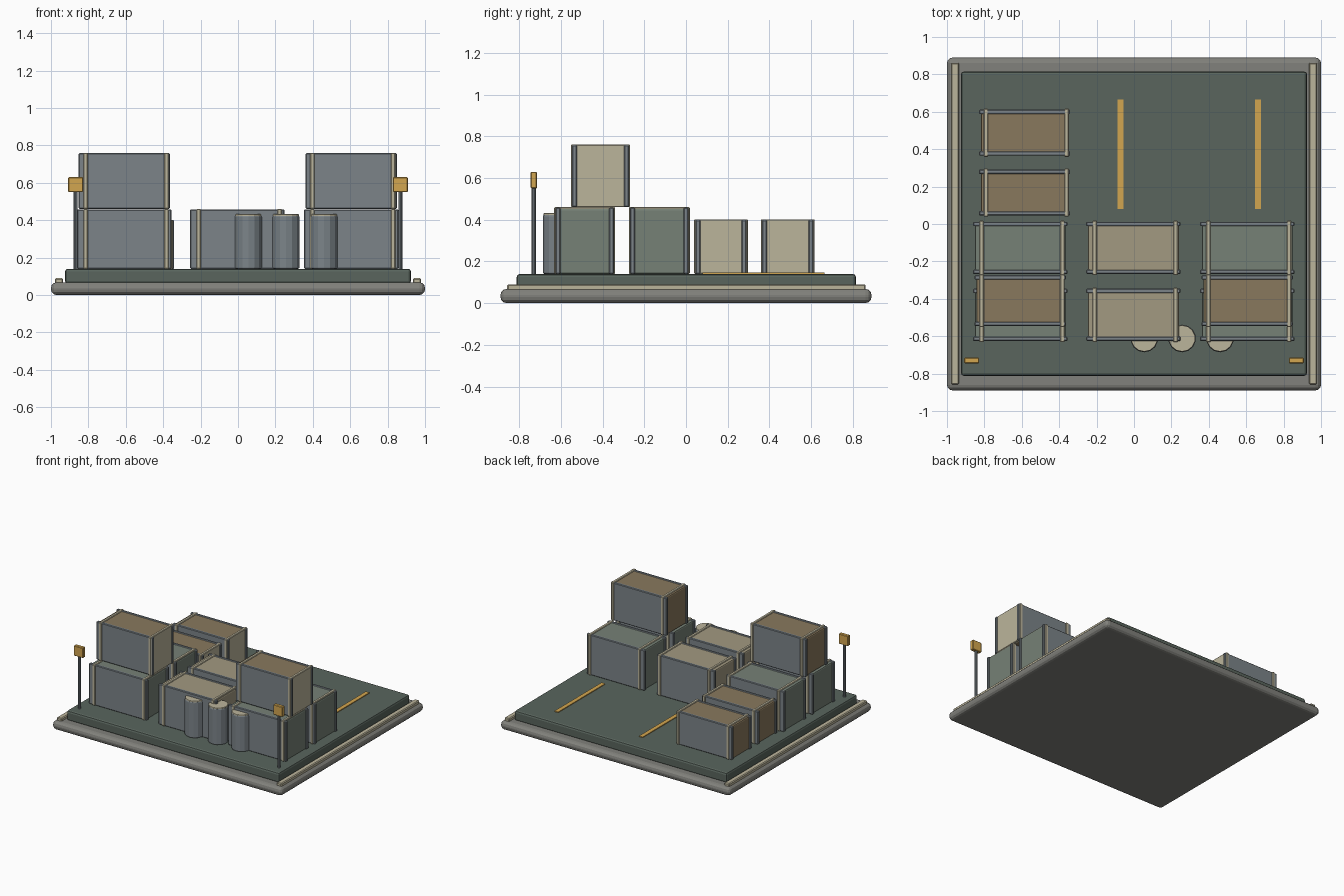
import bpy
from math import radians

if "Cube" in bpy.data.objects:
    bpy.data.objects.remove(bpy.data.objects["Cube"])


def material(name, r, g, b):
    m = bpy.data.materials.new(name)
    m.diffuse_color = (r, g, b, 1)
    m.use_nodes = True
    m.node_tree.nodes["Principled BSDF"].inputs["Base Color"].default_value = m.diffuse_color
    return m


STONE = material("stone", .22, .22, .20)
DECK = material("deck_green", .10, .13, .11)
GREEN = material("sage", .18, .22, .18)
BROWN = material("brown", .25, .19, .11)
SAND = material("sand", .36, .32, .22)
CREAM = material("cream", .50, .46, .33)
STEEL = material("steel", .20, .23, .25)
YELLOW = material("yellow", .65, .38, .08)


def finish(ob, name, mat, bevel, segments):
    ob.name = name
    ob.data.materials.append(mat)
    if bevel:
        b = ob.modifiers.new("bevel", 'BEVEL')
        b.width, b.segments, b.limit_method = bevel, segments, 'ANGLE'
        b.angle_limit = radians(40)
    return ob


def box(name, x, y, z, mat, bevel=0.0, segments=2):
    """Box from (min, max) ranges on each axis."""
    mid = [(a + b) / 2 for a, b in (x, y, z)]
    bpy.ops.mesh.primitive_cube_add(size=1, location=mid)
    ob = bpy.context.object
    ob.scale = [b - a for a, b in (x, y, z)]
    bpy.ops.object.transform_apply(location=False, rotation=False, scale=True)
    return finish(ob, name, mat, bevel, segments)


def cylinder(name, x, y, z0, z1, r, sides, mat, bevel=0.0):
    bpy.ops.mesh.primitive_cylinder_add(vertices=sides, radius=r, depth=z1 - z0,
                                        location=(x, y, (z0 + z1) / 2))
    return finish(bpy.context.object, name, mat, bevel, 2)


def container(name, cx, cy, z, w, d, h, mat):
    """Crate body, two steel end frames and two cream straps (outer size w, d, h)."""
    top = z + h
    hw, hd = w / 2, d / 2
    box(name + "_body", (cx - hw + .01, cx + hw - .01), (cy - hd + .008, cy + hd - .008),
        (z, top - .006), mat, .01)
    for side, s in (("front", -1), ("back", 1)):
        yc = cy + s * (hd - .018)
        box(f"{name}_{side}_frame", (cx - hw, cx + hw), (yc - .012, yc + .012),
            (z, top - .002), STEEL, .005, 1)
    for side, off in (("left", -.207), ("right", .225)):
        box(f"{name}_{side}_strap", (cx + off - .012, cx + off + .012),
            (cy - hd, cy + hd), (z, top), CREAM, .004, 1)


# Ground slab, kerbs and raised deck
box("base_slab", (-1, 1), (-.89, .89), (0, .068), STONE, .03, 3)
box("deck", (-.925, .925), (-.812, .815), (.06, .14), DECK, .015)
for side, s in (("left", -1), ("right", 1)):
    xs = sorted((s * .936, s * .978))
    box(side + "_kerb", xs, (-.858, .862), (.06, .09), CREAM, .006, 1)

# Rows of large containers with a smaller one stacked on each outer column
for column, cx, mat in (("left", -.608, GREEN), ("middle", -.003, SAND), ("right", .605, GREEN)):
    for row, cy in (("back", -.128), ("front", -.486)):
        container(f"{column}_{row}_container", cx, cy, .14, .505, .292, .32, mat)
    if column != "middle":
        container(column + "_stacked_crate", cx, -.41, .46, .488, .284, .3, BROWN)

# Low crates at the rear left
for i, cy in enumerate((.168, .488)):
    container(f"rear_crate_{i + 1}", -.585, cy, .14, .488, .258, .262, BROWN)

# Barrels against the front row
for i, x in enumerate((.055, .257, .46)):
    cylinder(f"barrel_{i + 1}", x, -.612, .14, .424, .074, 14, STEEL, .008)
    cylinder(f"barrel_lid_{i + 1}", x, -.612, .415, .432, .071, 14, CREAM, .004)

# Floor markings
for i, x in enumerate((-.073, .663)):
    box(f"floor_line_{i + 1}", (x - .016, x + .016), (.08, .665), (.136, .146), YELLOW)

# Corner lamps
for side, s in (("left", -1), ("right", 1)):
    x = s * .868
    cylinder(side + "_lamp_post", x, -.73, .13, .57, .011, 10, STEEL)
    box(side + "_lamp_head", (x - .04, x + .04), (-.745, -.715), (.55, .63), YELLOW, .004, 1)
